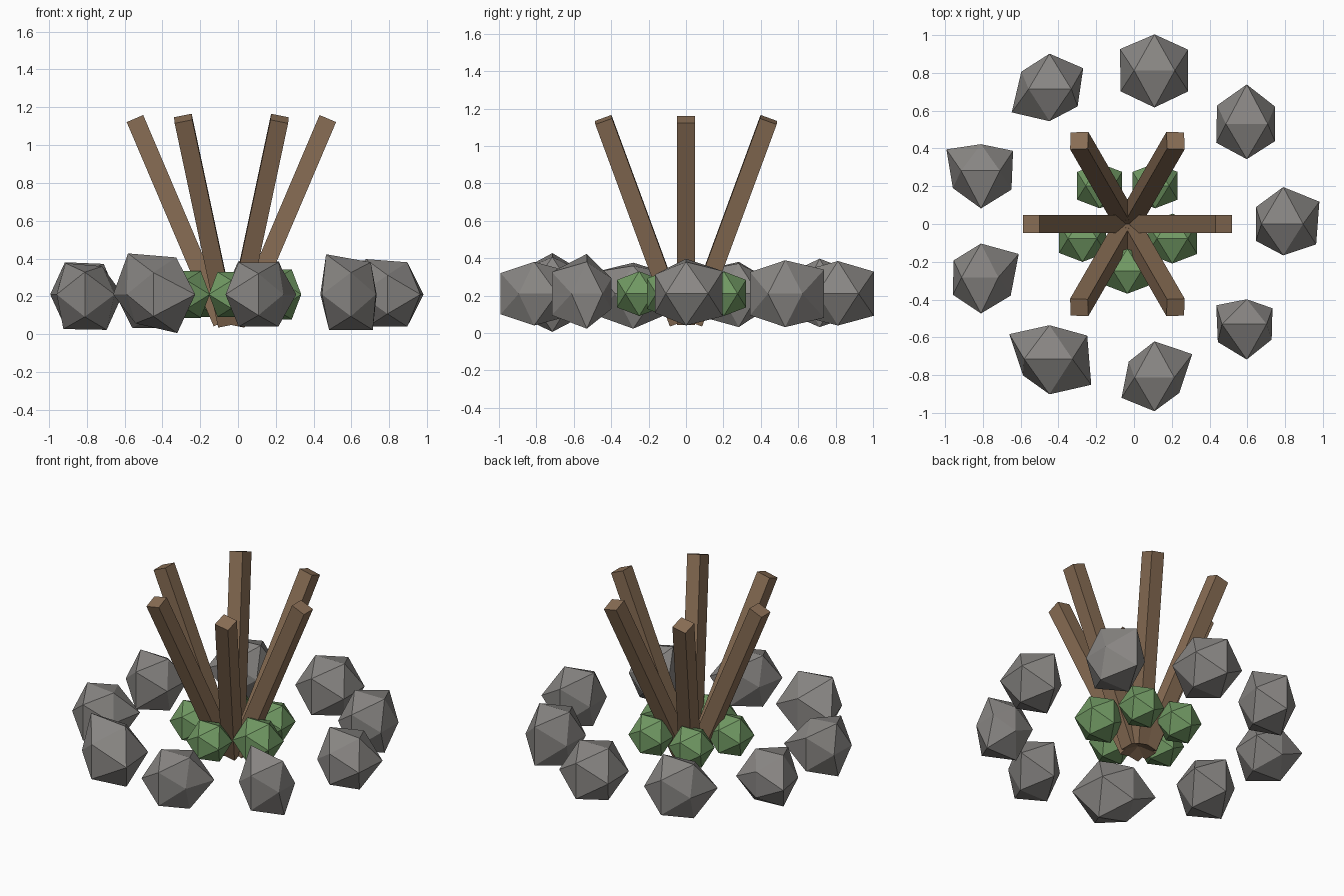
import bpy, bmesh, math
from mathutils import Vector, Quaternion

if "Cube" in bpy.data.objects:
    bpy.data.objects.remove(bpy.data.objects["Cube"])

CX = -0.035                      # centre of the ring in x
A, B = 0.8507, 0.5257            # unit icosahedron coordinates


def material(name, rgb):
    m = bpy.data.materials.new(name)
    m.diffuse_color = (*rgb, 1)
    m.use_nodes = True
    m.node_tree.nodes["Principled BSDF"].inputs["Base Color"].default_value = m.diffuse_color
    return m


STONE = material("stone_grey", (0.25, 0.24, 0.23))
WOOD = material("wood_brown", (0.25, 0.155, 0.09))
LEAF = material("leaf_green", (0.165, 0.32, 0.125))


def add_object(name, bm, mat, loc):
    bmesh.ops.recalc_face_normals(bm, faces=bm.faces)
    mesh = bpy.data.meshes.new(name)
    bm.to_mesh(mesh)
    bm.free()
    mesh.materials.append(mat)
    ob = bpy.data.objects.new(name, mesh)
    ob.location = loc
    bpy.context.collection.objects.link(ob)
    return ob


def lump(name, loc, mat, corners, poles, tips):
    """Icosahedron whose points are pushed out to their own radii.
    corners: ++ -+ -- +- in plan; poles: +y -y; tips: top right, top left, low right, low left"""
    signs = ((1, 1), (-1, 1), (-1, -1), (1, -1))
    dirs = [Vector((sx * A, sy * B, 0)) for sx, sy in signs]
    dirs += [Vector((0, sy * A, sz * B)) for sy in (1, -1) for sz in (1, -1)]
    dirs += [Vector((sx * B, 0, sz * A)) for sz in (1, -1) for sx in (1, -1)]
    radii = list(corners) + [poles[0]] * 2 + [poles[1]] * 2 + list(tips)
    bm = bmesh.new()
    vs = [bm.verts.new(d * r) for d, r in zip(dirs, radii)]

    # every three mutually neighbouring directions make one face
    def near(i, j):
        return dirs[i].dot(dirs[j]) > 0.4
    for i in range(12):
        for j in range(i + 1, 12):
            for k in range(j + 1, 12):
                if near(i, j) and near(j, k) and near(i, k):
                    bm.faces.new((vs[i], vs[j], vs[k]))
    add_object(name, bm, mat, loc)


# ring of nine stones
stones = [
    ((.225, .17, .17, .205), (.23, .195), (.20, .22, .20, .20)),
    ((.175, .185, .19, .175), (.245, .22), (.21, .21, .21, .21)),
    ((.21, .215, .21, .21), (.225, .23), (.205, .205, .20, .20)),
    ((.21, .175, .235, .175), (.22, .20), (.22, .21, .21, .21)),
    ((.20, .215, .175, .19), (.165, .235), (.19, .20, .21, .20)),
    ((.235, .17, .175, .185), (.21, .225), (.175, .195, .22, .215)),
    ((.235, .25, .165, .26), (.21, .22), (.23, .255, .24, .18)),
    ((.235, .16, .205, .155), (.225, .21), (.20, .20, .20, .20)),
    ((.16, .19, .18, .155), (.155, .22), (.20, .25, .22, .22)),
]
for i, (corners, poles, tips) in enumerate(stones):
    a = math.radians(40 * i)
    lump(f"ring_stone_{i + 1}", (CX + .825 * math.cos(a), .825 * math.sin(a), .21),
         STONE, corners, poles, tips)

# five leafy clumps round the foot of the logs
for i, r in enumerate((.14, .155, .14, .14, .145)):
    a = math.radians(72 * i - 90)
    lump(f"leaf_clump_{i + 1}", (CX + .25 * math.cos(a), .25 * math.sin(a), .21),
         LEAF, (r,) * 4, (r,) * 2, (r,) * 4)

# six square logs leaning outward
TILT = math.atan2(.46, 1.08)
for i in range(6):
    a = math.radians(60 * i)
    c, s = math.cos(a), math.sin(a)
    bm = bmesh.new()
    bmesh.ops.create_cube(bm, size=1)
    bmesh.ops.scale(bm, vec=(.095, .095, 1.174), verts=bm.verts)
    rot = Quaternion((-s, c, 0), TILT).to_matrix()
    bmesh.ops.rotate(bm, cent=(0, 0, 0), matrix=rot, verts=bm.verts)
    add_object(f"log_{i + 1}", bm, WOOD, (CX + .28 * c, .28 * s, .60))
